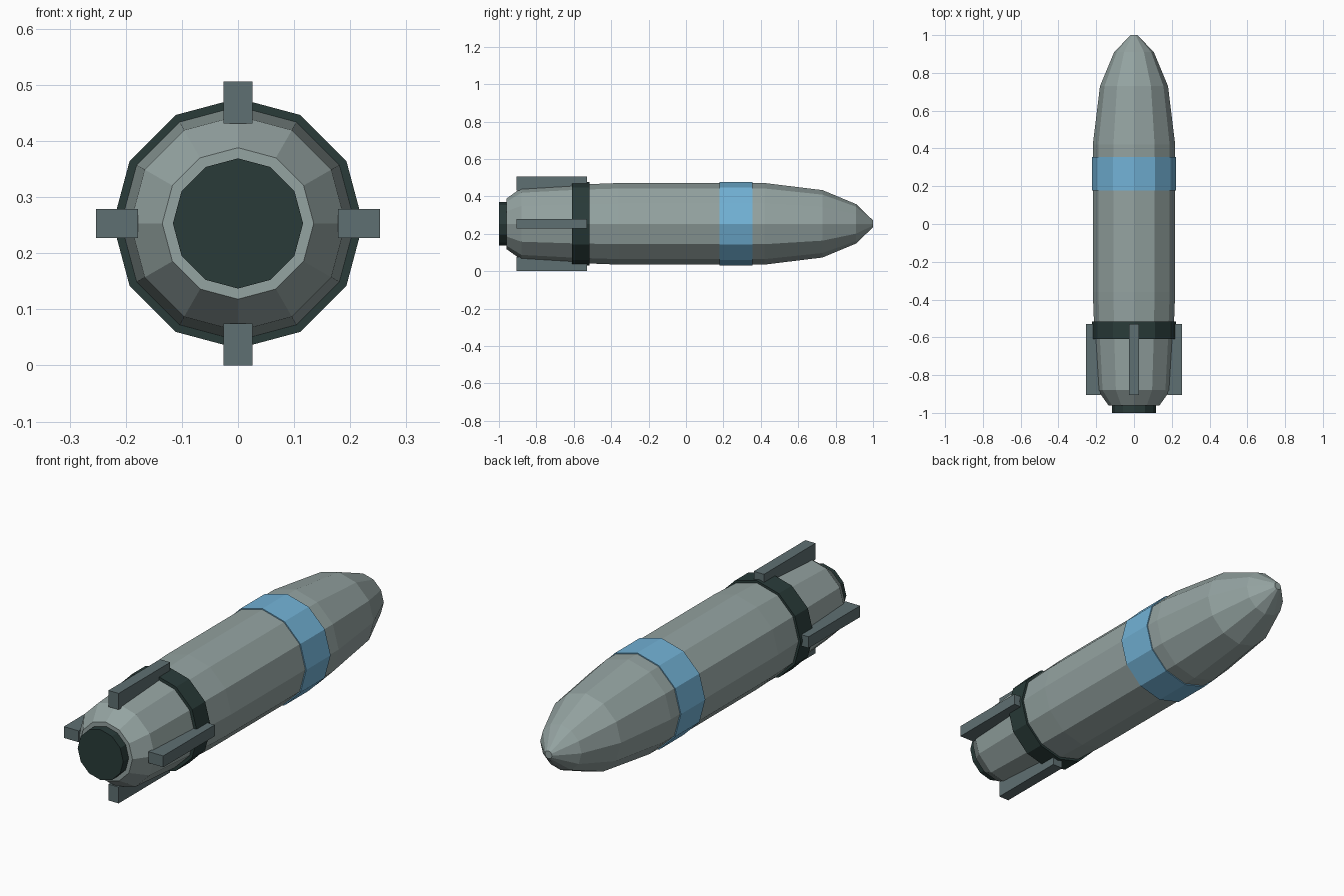
import bpy, bmesh, math
from mathutils import Matrix

if "Cube" in bpy.data.objects:
    bpy.data.objects.remove(bpy.data.objects["Cube"])

SIDES = 12
AXIS_Z = 0.253


def material(name, srgb):
    lin = [((c / 255 + 0.055) / 1.055) ** 2.4 for c in srgb]
    m = bpy.data.materials.new(name)
    m.diffuse_color = (*lin, 1)
    m.use_nodes = True
    m.node_tree.nodes["Principled BSDF"].inputs["Base Color"].default_value = m.diffuse_color
    return m


GREY = material("hull grey", (148, 163, 161))
DARK = material("dark metal", (41, 59, 57))
BLUE = material("band blue", (114, 178, 214))
FIN = material("fin grey", (95, 112, 114))


def finish(name, bm, mat):
    bmesh.ops.recalc_face_normals(bm, faces=bm.faces[:])
    mesh = bpy.data.meshes.new(name)
    bm.to_mesh(mesh)
    bm.free()
    mesh.materials.append(mat)
    ob = bpy.data.objects.new(name, mesh)
    ob.location.z = AXIS_Z
    bpy.context.collection.objects.link(ob)
    return ob


def lathe(name, profile, mat):
    """Faceted solid around the y axis from (y, radius) pairs, capped at both ends."""
    bm = bmesh.new()
    rings = []
    for y, r in profile:
        rings.append([bm.verts.new((r * math.cos(i * math.tau / SIDES), y,
                                    r * math.sin(i * math.tau / SIDES)))
                      for i in range(SIDES)])
    for a, b in zip(rings, rings[1:]):
        for i in range(SIDES):
            j = (i + 1) % SIDES
            bm.faces.new((a[i], a[j], b[j], b[i]))
    bm.faces.new(rings[0])
    bm.faces.new(rings[-1])
    return finish(name, bm, mat)


# Hull with tapered tail and rounded nose
lathe("hull", [(-0.96, 0.135), (-0.88, 0.192), (-0.60, 0.209), (-0.36, 0.218),
               (0.42, 0.218), (0.73, 0.18), (0.91, 0.105), (1.0, 0.018)], GREY)

# Tail plug and the two bands
lathe("tail_plug", [(-1.0, 0.116), (-0.95, 0.116)], DARK)
lathe("tail_collar", [(-0.61, 0.223), (-0.515, 0.223)], DARK)
lathe("blue_band", [(0.178, 0.223), (0.355, 0.223)], BLUE)

# Four fins around the tail
for k, side in enumerate(("right", "top", "left", "bottom")):
    bm = bmesh.new()
    bmesh.ops.create_cube(bm, size=1, matrix=Matrix.Translation((0.2155, -0.7175, 0))
                          @ Matrix.Diagonal((0.075, 0.375, 0.052, 1)))
    bmesh.ops.rotate(bm, verts=bm.verts[:], matrix=Matrix.Rotation(-k * math.pi / 2, 3, 'Y'))
    finish("fin_" + side, bm, FIN)
